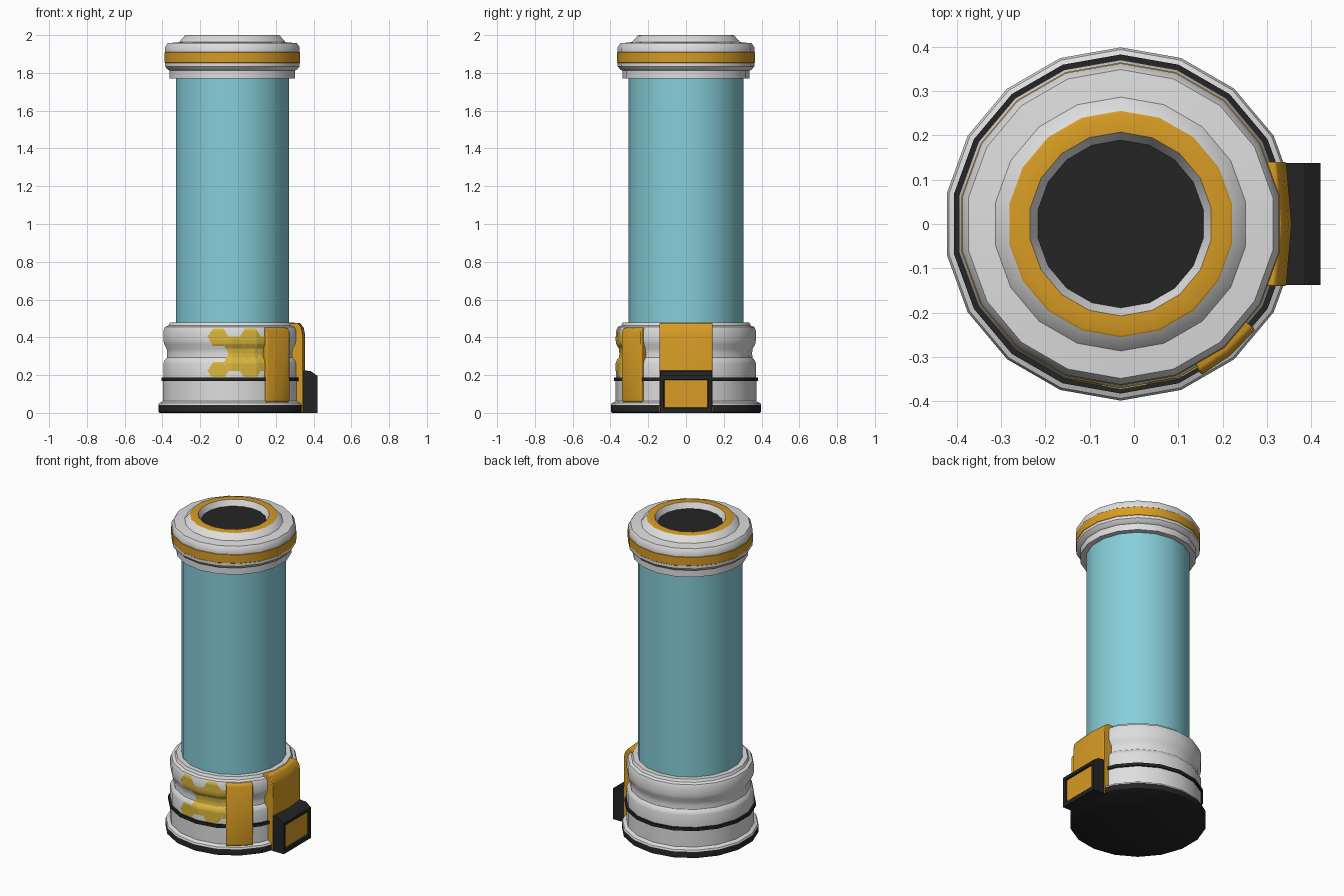
import bpy, bmesh, math

if "Cube" in bpy.data.objects:
    bpy.data.objects.remove(bpy.data.objects["Cube"])

CX, N = -0.03, 18          # axis offset of the canister, number of sides


def material(name, rgb):
    m = bpy.data.materials.new(name)
    m.diffuse_color = (*rgb, 1)
    m.use_nodes = True
    m.node_tree.nodes["Principled BSDF"].inputs["Base Color"].default_value = m.diffuse_color
    return m


WHITE = material("off white", (0.73, 0.73, 0.73))
GOLD = material("gold orange", (0.68, 0.33, 0.018))
BLACK = material("black", (0.018, 0.018, 0.018))
TEAL = material("teal glass", (0.24, 0.62, 0.70))
YELLOW = material("decal yellow", (0.70, 0.47, 0.045))
MATS = [WHITE, GOLD, BLACK, TEAL, YELLOW]
W, G, B, T, Y = range(5)


def finish(name, bm, smooth=35, bevel=0):
    bmesh.ops.recalc_face_normals(bm, faces=bm.faces)
    me = bpy.data.meshes.new(name)
    bm.to_mesh(me)
    bm.free()
    for m in MATS:
        me.materials.append(m)
    ob = bpy.data.objects.new(name, me)
    bpy.context.collection.objects.link(ob)
    if bevel:
        md = ob.modifiers.new("bevel", 'BEVEL')
        md.width, md.segments, md.limit_method = bevel, 2, 'ANGLE'
    bpy.ops.object.select_all(action='DESELECT')
    bpy.context.view_layer.objects.active = ob
    ob.select_set(True)
    bpy.ops.object.shade_smooth_by_angle(angle=math.radians(smooth))
    return ob


def polar(r, deg, z):
    a = math.radians(deg)
    return (CX + r * math.cos(a), r * math.sin(a), z)


def lathe(name, profile, cap_start=None, cap_end=None):
    """profile: (radius, height, colour of the segment that follows)"""
    bm = bmesh.new()
    rings = [[bm.verts.new(polar(r, 90 + 360 * i / N, z)) for i in range(N)]
             for r, z, _ in profile]
    for k in range(len(rings) - 1):
        for i in range(N):
            j = (i + 1) % N
            f = bm.faces.new((rings[k][i], rings[k][j], rings[k + 1][j], rings[k + 1][i]))
            f.material_index = profile[k][2]
    for ring, c in ((rings[0], cap_start), (rings[-1], cap_end)):
        if c is not None:
            bm.faces.new(ring).material_index = c
    return finish(name, bm)


def loft(rings, colour):
    bm = bmesh.new()
    vs = [[bm.verts.new(p) for p in ring] for ring in rings]
    n = len(vs[0])
    for a, b in zip(vs, vs[1:]):
        for i in range(n):
            bm.faces.new((a[i], a[(i + 1) % n], b[(i + 1) % n], b[i]))
    bm.faces.new(vs[0])
    bm.faces.new(vs[-1])
    for f in bm.faces:
        f.material_index = colour
    bmesh.ops.recalc_face_normals(bm, faces=bm.faces)
    return bm


# Base with black foot, black seal ring and a groove
BASE = [(0.398, 0.005, B), (0.398, 0.042, W), (0.393, 0.052, W), (0.372, 0.062, W),
        (0.372, 0.168, B), (0.382, 0.168, B), (0.382, 0.187, B), (0.370, 0.187, W),
        (0.370, 0.262, W), (0.365, 0.277, W), (0.352, 0.292, W), (0.350, 0.315, W),
        (0.353, 0.340, W), (0.367, 0.365, W), (0.370, 0.385, W), (0.370, 0.435, W),
        (0.362, 0.455, W), (0.343, 0.462, W), (0.335, 0.478, W), (0.295, 0.478, W)]
lathe("base", [(0.39, 0.0, B)] + BASE, cap_start=B)

# Glass tube
lathe("glass_tube", [(0.304, 0.46, T), (0.304, 1.79, T)])

# Top cap with gold band, gold rim and sunken dark opening
lathe("top_cap", [
    (0.295, 1.77, W), (0.337, 1.77, W), (0.337, 1.812, W), (0.348, 1.818, W),
    (0.362, 1.835, W), (0.362, 1.853, G), (0.364, 1.855, G), (0.364, 1.908, G),
    (0.362, 1.910, W), (0.362, 1.935, W), (0.348, 1.957, W), (0.286, 1.963, W),
    (0.255, 1.998, G), (0.250, 2.0, G), (0.207, 2.0, W), (0.189, 1.965, W)],
    cap_end=B)

# Curved gold strap on the front right
strap = [(0.34, 0.055), (0.38, 0.055), (0.386, 0.065), (0.386, 0.43),
         (0.376, 0.448), (0.33, 0.458)]
finish("front_strap",
       loft([[polar(r, a, z) for r, z in strap] for a in (-62, -50, -38)], G),
       bevel=0.006)

# Gold side clasp bent over the rim of the base
clasp = [(0.29, 0.002), (0.355, 0.002), (0.355, 0.415), (0.348, 0.45),
         (0.330, 0.475), (0.27, 0.475)]
finish("side_clasp",
       loft([[(x - d, y, z) for x, z in clasp]
             for y, d in ((-0.14, 0.012), (0, 0), (0.14, 0.012))], G),
       bevel=0.004)

# Black buckle box with recessed gold window
box = [(0.33, 0.0), (0.42, 0.0), (0.42, 0.197), (0.383, 0.222), (0.33, 0.226)]
bm = loft([[(x, y, z) for x, z in box] for y in (-0.137, 0.137)], B)
front = max(bm.faces, key=lambda f: f.calc_center_median().x)
bmesh.ops.inset_region(bm, faces=[front], thickness=0.026)
for v in front.verts:
    v.co.z = 0.026 if v.co.z < 0.1 else 0.178
bmesh.ops.inset_region(bm, faces=[front], thickness=0.005, depth=-0.010)
front.material_index = G
finish("buckle_box", bm, smooth=20)

# Honeycomb decal: thin skin on the base, cut by a hexagon rule
HEX_R, DX, DZ = 0.0555, 0.085, 0.09
hexes = [(-0.105, 0.403), (-0.105, 0.223), (-0.02, 0.358), (-0.02, 0.268),
         (0.065, 0.403), (0.065, 0.313), (0.065, 0.223), (0.15, 0.358), (0.15, 0.268)]


def in_hex(x, z):
    for hx, hz in hexes:
        dx, dz = abs(x - hx) / HEX_R, abs(z - hz) / (DZ / 2 + 0.001)
        if dz <= 1 and dx <= 1 - 0.5 * dz:
            return True
    return False


def surface(deg, z):
    """Point just outside the faceted base"""
    for (r0, z0, _), (r1, z1, _) in zip(BASE[7:], BASE[8:]):
        if z0 <= z <= z1:
            r = r0 + (r1 - r0) * (z - z0) / (z1 - z0)
            break
    off = (deg - 90) % 20 - 10
    r *= math.cos(math.radians(10)) / math.cos(math.radians(off))
    return polar(r + 0.003, deg, z)


bm = bmesh.new()
COLS, ROWS, A0, A1, Z0, Z1 = 100, 64, -115, -60, 0.190, 0.448
grid = {}


def grid_vert(i, j):
    if (i, j) not in grid:
        grid[i, j] = bm.verts.new(surface(A0 + (A1 - A0) * i / COLS, Z0 + (Z1 - Z0) * j / ROWS))
    return grid[i, j]


for i in range(COLS):
    for j in range(ROWS):
        x, _, z = surface(A0 + (A1 - A0) * (i + .5) / COLS, Z0 + (Z1 - Z0) * (j + .5) / ROWS)
        if in_hex(x, z):
            f = bm.faces.new([grid_vert(i + a, j + b) for a, b in ((0, 0), (1, 0), (1, 1), (0, 1))])
            f.material_index = Y
decal = finish("honeycomb_decal", bm)
# keep the skin facing outward
if sum(p.normal.y for p in decal.data.polygons) > 0:
    decal.data.flip_normals()
